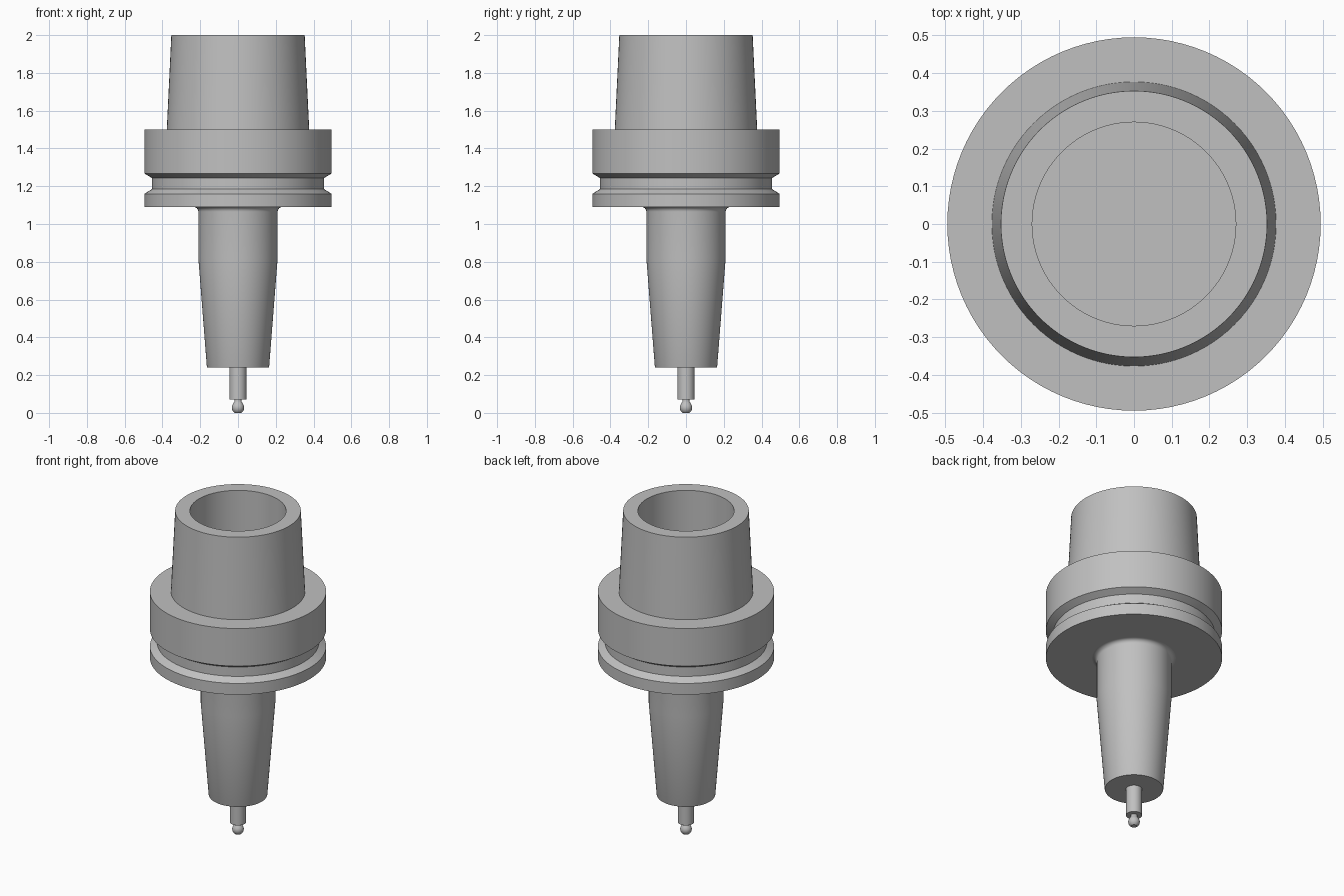
import bpy, bmesh, math

if "Cube" in bpy.data.objects:
    bpy.data.objects.remove(bpy.data.objects["Cube"])

STEPS = 96

steel = bpy.data.materials.new("grey_steel")
steel.diffuse_color = (0.53, 0.53, 0.53, 1)
steel.use_nodes = True
steel.node_tree.nodes["Principled BSDF"].inputs["Base Color"].default_value = steel.diffuse_color


def lathe(name, profile, steps=STEPS):
    """Spin an (r, z) profile around z; points on the axis close the end."""
    bm = bmesh.new()
    rings = []
    for r, z in profile:
        if r == 0:
            rings.append([bm.verts.new((0, 0, z))])
        else:
            rings.append([bm.verts.new((r * math.cos(2 * math.pi * i / steps),
                                        r * math.sin(2 * math.pi * i / steps), z))
                          for i in range(steps)])
    for a, b in zip(rings, rings[1:]):
        for i in range(steps):
            j = (i + 1) % steps
            if len(a) == 1:
                bm.faces.new((a[0], b[j], b[i]))
            elif len(b) == 1:
                bm.faces.new((a[i], a[j], b[0]))
            else:
                bm.faces.new((a[i], a[j], b[j], b[i]))
    mesh = bpy.data.meshes.new(name)
    bm.to_mesh(mesh)
    bm.free()
    mesh.materials.append(steel)
    obj = bpy.data.objects.new(name, mesh)
    bpy.context.collection.objects.link(obj)
    bpy.ops.object.select_all(action='DESELECT')
    obj.select_set(True)
    bpy.context.view_layer.objects.active = obj
    bpy.ops.object.shade_smooth_by_angle(angle=math.radians(25))
    return obj


# Profiles run from the bottom up along the outside.
# Grooved flange
lathe("flange", [(0.235, 1.09), (0.495, 1.09), (0.495, 1.16), (0.455, 1.185),
                 (0.455, 1.243), (0.495, 1.267), (0.495, 1.5), (0.377, 1.5)])

# Hollow upper taper with a flat-bottomed bore
lathe("taper_socket", [(0.377, 1.5), (0.353, 2.0), (0.27, 2.0), (0.27, 1.5), (0, 1.5)])

# Shank with a rounded fillet under the flange
fillet = [(0.235 - 0.025 * math.cos(a), 1.065 + 0.025 * math.sin(a))
          for a in (math.radians(15 * k) for k in range(7))]
lathe("shank", [(0.045, 0.24), (0.163, 0.24), (0.165, 0.245), (0.21, 0.82)] + fillet)

# Thin stem
lathe("stem", [(0.018, 0.07), (0.045, 0.07), (0.045, 0.24)], 48)

# Tip: rounded knob with a narrow neck
knob = [(0.033 * math.cos(a), 0.028 + 0.033 * math.sin(a))
        for a in (math.radians(d) for d in (-58, -40, -20, 0, 20, 35))]
lathe("tip", [(0, 0)] + knob + [(0.019, 0.06), (0.018, 0.07)], 48)
